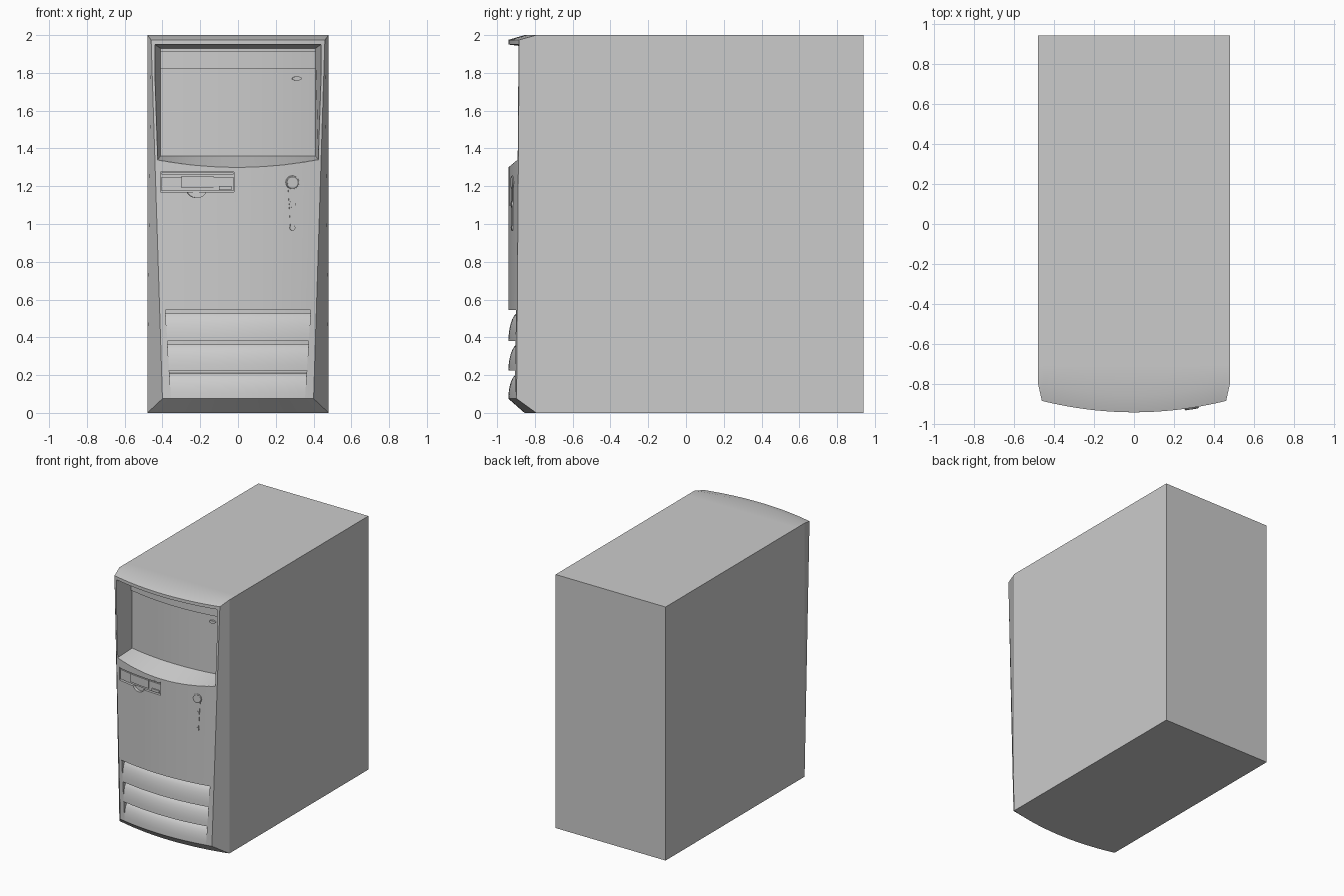
import bpy, bmesh
from math import radians, atan, sin, cos, pi

if "Cube" in bpy.data.objects:
    bpy.data.objects.remove(bpy.data.objects["Cube"])

CURVE = 0.27                      # bow of the front panel


def front(x):
    return -0.94 + CURVE * x * x


def lerp(a, b, f):
    return a + (b - a) * f


def finish(bm, name):
    bmesh.ops.recalc_face_normals(bm, faces=bm.faces)
    me = bpy.data.meshes.new(name)
    bm.to_mesh(me)
    bm.free()
    ob = bpy.data.objects.new(name, me)
    bpy.context.collection.objects.link(ob)
    return ob


def loft(name, section, n=24, cap_split=None):
    """Solid made of n+1 closed sections, section(t) for t in -1..1."""
    bm = bmesh.new()
    rows = [[bm.verts.new(p) for p in section(-1 + 2 * i / n)] for i in range(n + 1)]
    k = len(rows[0])
    for a, b in zip(rows, rows[1:]):
        for j in range(k):
            bm.faces.new((a[j], a[(j + 1) % k], b[(j + 1) % k], b[j]))
    for row in (rows[0], rows[-1]):
        for idx in cap_split or [range(k)]:
            bm.faces.new([row[j] for j in idx])
    return finish(bm, name)


def strip(name, x0, x1, z0, z1, surf, out, back, n=16):
    """Bar following a bowed surface, proud by out, reaching in by back."""
    def section(t):
        x = lerp(x0, x1, (t + 1) / 2)
        y = surf(x)
        return [(x, y - out, z0), (x, y - out, z1), (x, y + back, z1), (x, y + back, z0)]
    return loft(name, section, n)


def plate(name, outline, x, y, z, out, back):
    """Flat outline facing forward, turned to match the bow at x."""
    a = atan(2 * CURVE * x)
    bm = bmesh.new()
    rings = []
    for d in (-out, back):
        rings.append([bm.verts.new((x + u * cos(a) - d * sin(a),
                                    y + u * sin(a) + d * cos(a), z + v)) for u, v in outline])
    k = len(outline)
    for j in range(k):
        bm.faces.new((rings[0][j], rings[0][(j + 1) % k], rings[1][(j + 1) % k], rings[1][j]))
    bm.faces.new(rings[0])
    bm.faces.new(rings[1])
    return finish(bm, name)


def oval(rx, rz, n=32):
    return [(rx * cos(2 * pi * i / n), rz * sin(2 * pi * i / n)) for i in range(n)]


def cut(target, cutter):
    cutter.hide_render = True
    mod = target.modifiers.new("cut", 'BOOLEAN')
    mod.operation = 'DIFFERENCE'
    mod.solver = 'EXACT'
    mod.object = cutter
    bpy.context.view_layer.objects.active = target
    bpy.ops.object.modifier_apply(modifier=mod.name)
    bpy.data.objects.remove(cutter)


# Case shell
bm = bmesh.new()
bmesh.ops.create_cube(bm, size=1)
for v in bm.verts:
    v.co = (v.co.x * 0.96, 0.12 + v.co.y * 1.64, 1 + v.co.z * 2)
finish(bm, "case_shell")


# Front bezel: bowed face with chamfered rim, narrower at the bottom
def bezel_section(t):
    xr, xb, xt = 0.48 * t, 0.40 * t, 0.46 * t
    rim = front(xr) + 0.085
    return [(xr, -0.70, 0), (xr, rim, 0), (xb, front(xb), 0.075),
            (xt, front(xt), 1.975), (xr, rim, 2), (xr, -0.70, 2)]


bezel = loft("front_bezel", bezel_section, 32, [(0, 1, 4, 5), (1, 2, 3, 4)])


# Drive bay recess with sloping sill
def panel(x):
    return front(x) + 0.16


def bay_section(t):
    xi = 0.41 * t
    pts = []
    for zi, xo, zo in ((1.36, 0.425 * t, 1.30 + 0.04 * t * t), (1.93, 0.44 * t, 1.95)):
        inner, outer = (xi, panel(xi), zi), (xo, front(xo), zo)
        far = tuple(lerp(a, b, 1.4) for a, b in zip(inner, outer))
        pts += [inner, far] if zi < 1.5 else [far, inner]
    return pts


cut(bezel, loft("bay_cutter", bay_section))


# Louvre recess and three curved blades
def vent_width(z):
    return lerp(0.355, 0.385, (z - 0.08) / 0.465)


def vent_section(t):
    pts = []
    for z, d in ((0.08, -0.05), (0.545, -0.05), (0.545, 0.085), (0.08, 0.085)):
        x = vent_width(z) * t
        pts.append((x, front(x) + d, z))
    return pts


cut(bezel, loft("vent_cutter", vent_section))

for i, (z0, z1) in enumerate(((0.38, 0.53), (0.225, 0.365), (0.08, 0.21))):
    def blade_section(t):
        prof = [(0.09, z0), (0.0, z0)]
        for s in range(1, 8):
            a = s / 7 * pi / 2
            prof.append((0.055 * (1 - cos(a)), lerp(z0, z1, sin(a))))
        prof.append((0.09, z1))
        return [(vent_width(z) * t, front(vent_width(z) * t) + d, z) for d, z in prof]
    loft("vent_blade_%d" % (i + 1), blade_section)

# Floppy drive: recess, thumb notch, face, slot lip, centre block, eject button
cut(bezel, strip("floppy_cutter", -0.41, -0.02, 1.17, 1.275, front, 0.05, 0.03))
cut(bezel, plate("thumb_cutter", oval(0.05, 0.035), -0.22, front(-0.22), 1.175, 0.05, 0.022))
strip("floppy_face", -0.405, -0.025, 1.175, 1.25, front, -0.012, 0.04)
strip("floppy_slot_lip", -0.405, -0.025, 1.262, 1.272, front, -0.005, 0.04)
strip("floppy_centre_block", -0.30, -0.13, 1.19, 1.255, front, -0.004, 0.04)
strip("floppy_eject_button", -0.10, -0.035, 1.18, 1.20, front, -0.004, 0.04)

# Optical drive tray and its button
strip("optical_tray", -0.41, 0.41, 1.82, 1.915, panel, 0.012, 0.02)
plate("optical_button", oval(0.025, 0.011), 0.31, panel(0.31), 1.77, 0.015, 0.02)

# Power control: tapered stem, ringed button and two indicator lights
px, py = 0.288, front(0.288)
plate("power_stem", [(-0.024, 0.0), (-0.011, -0.22), (0.011, -0.22), (0.024, 0.0)],
      px, py, 1.20, 0.004, 0.02)
bpy.ops.mesh.primitive_torus_add(location=(px, py - 0.002, 1.22), major_radius=0.03,
                                 minor_radius=0.006, major_segments=32, minor_segments=8,
                                 rotation=(pi / 2, 0, atan(2 * CURVE * px)))
bpy.context.object.name = "power_ring"
plate("power_button", oval(0.027, 0.027), px, py, 1.22, 0.007, 0.02)
for name, z, r in (("power_light", 1.105, 0.018), ("disk_light", 0.98, 0.015)):
    plate(name, oval(r, r, 20), px, py, z, 0.008, 0.02)

# Smooth shading with crisp edges
bpy.ops.object.select_all(action='SELECT')
bpy.context.view_layer.objects.active = bezel
bpy.ops.object.shade_smooth_by_angle(angle=radians(25))
